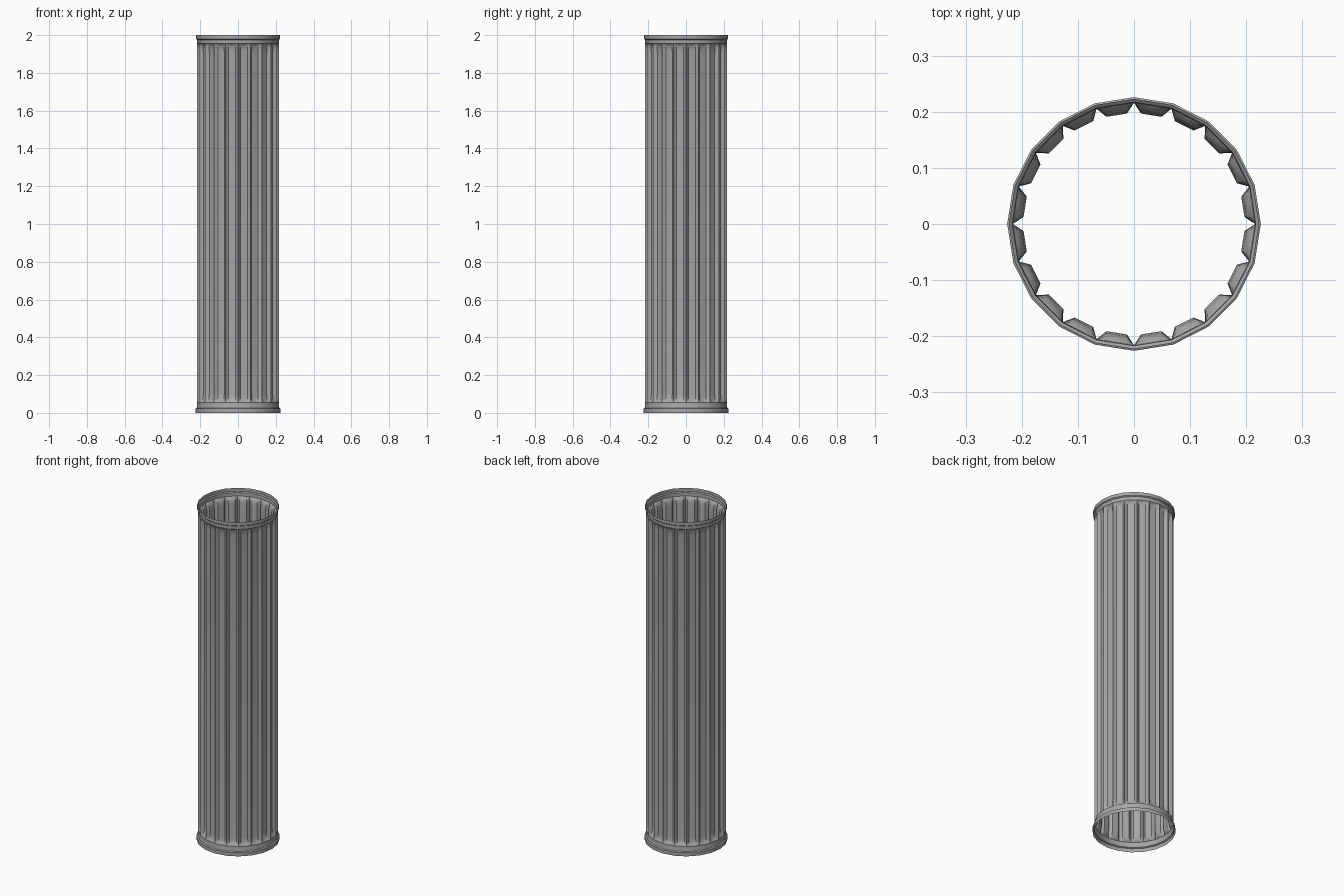
import bpy, bmesh, math

if "Cube" in bpy.data.objects:
    bpy.data.objects.remove(bpy.data.objects["Cube"])

SIDES = 20
STEP = 2 * math.pi / SIDES
R = 0.216           # radius at the sharp ridges
DEPTH = 0.017       # flute depth

stone = bpy.data.materials.new("grey_stone")
stone.use_nodes = True
colour = (0.38, 0.38, 0.38, 1)
stone.diffuse_color = colour
stone.node_tree.nodes["Principled BSDF"].inputs["Base Color"].default_value = colour


def ring(bm, r, z, fractions=(0,), depth=0.0):
    """One closed loop; points between the ridges sink by depth."""
    loop = []
    for k in range(SIDES):
        for f in fractions:
            a = (k + f) * STEP
            # radius on the straight chord between two ridges
            chord = r * math.cos(STEP / 2) / math.cos((f - 0.5) * STEP)
            rr = chord - (depth if f else 0)
            loop.append(bm.verts.new((rr * math.cos(a), rr * math.sin(a), z)))
    return loop


def skin(name, loops_spec):
    """Bridge a stack of loops into an open tube."""
    bm = bmesh.new()
    loops = [ring(bm, *spec) for spec in loops_spec]
    for lo, hi in zip(loops, loops[1:]):
        n = len(lo)
        for i in range(n):
            j = (i + 1) % n
            bm.faces.new((lo[i], lo[j], hi[j], hi[i]))
    mesh = bpy.data.meshes.new(name)
    bm.to_mesh(mesh)
    bm.free()
    obj = bpy.data.objects.new(name, mesh)
    bpy.context.collection.objects.link(obj)
    mesh.materials.append(stone)
    bpy.ops.object.select_all(action='DESELECT')
    obj.select_set(True)
    bpy.context.view_layer.objects.active = obj
    bpy.ops.object.shade_smooth_by_angle(angle=math.radians(30))
    return obj


# Fluted shaft with rounded flute ends
flute = (0, 0.2, 0.5, 0.8)
ends = [(0.0, 0.0), (0.006, 0.45), (0.02, 0.8), (0.045, 1.0)]
bottom, top = 0.055, 1.955
levels = [(bottom + dz, d) for dz, d in ends]
levels += [(top - dz, d) for dz, d in reversed(ends)]
skin("fluted_shaft", [(R, z, flute, DEPTH * d) for z, d in levels])

# Stepped collars at both ends
skin("base_collar", [(0.226, 0), (0.226, 0.022), (0.219, 0.026),
                     (0.217, 0.035), (R, bottom)])
skin("top_collar", [(R, top), (0.217, 1.975), (0.223, 1.98), (0.223, 2.0)])
